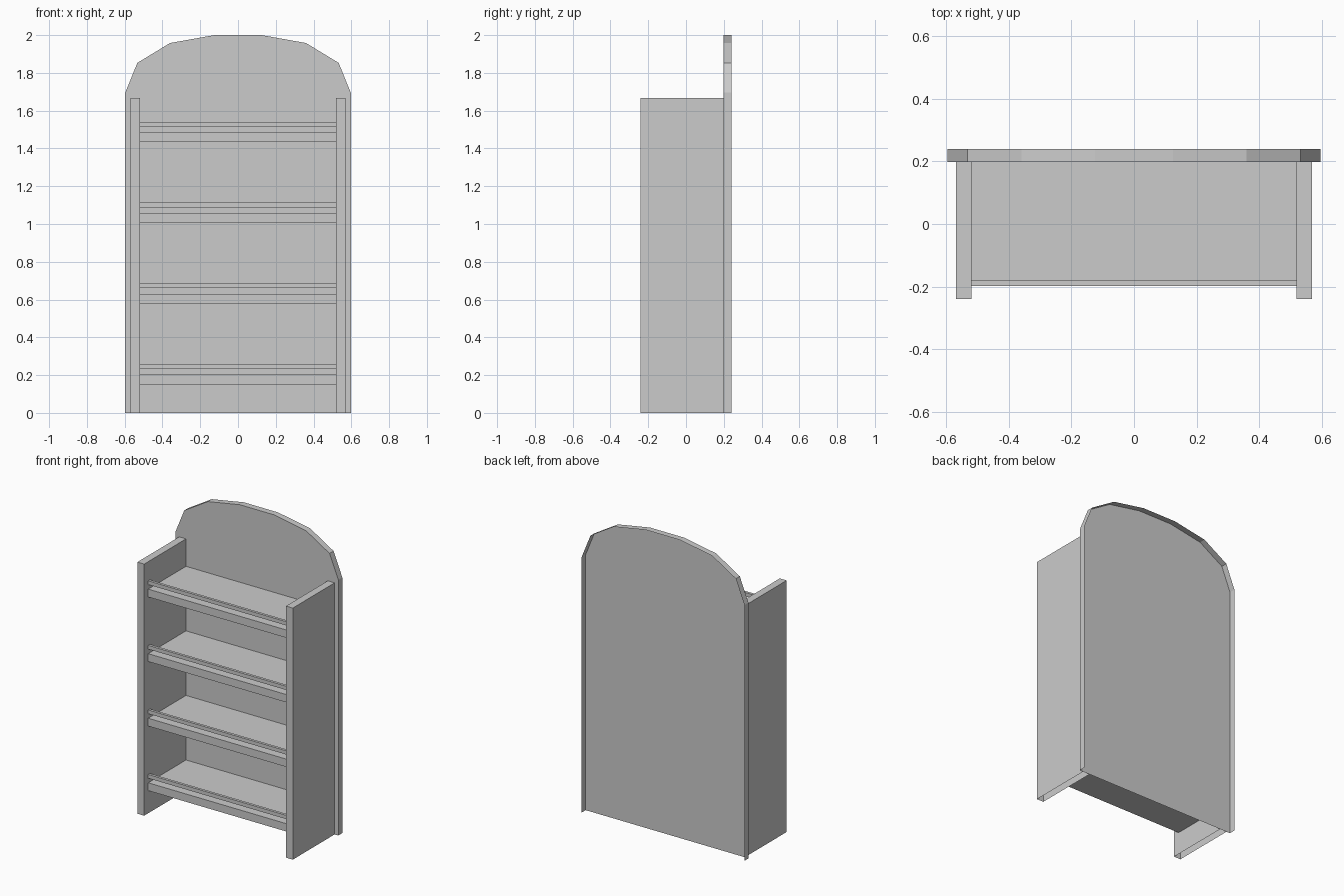
import bpy, bmesh
from mathutils import Vector

if "Cube" in bpy.data.objects:
    bpy.data.objects.remove(bpy.data.objects["Cube"])


def make_object(name, bm):
    mesh = bpy.data.meshes.new(name)
    bm.to_mesh(mesh)
    bm.free()
    obj = bpy.data.objects.new(name, mesh)
    bpy.context.collection.objects.link(obj)
    return obj


def box(name, lo, hi, open_sides=()):
    """Box between two corners; faces pointing along open_sides are left out."""
    bm = bmesh.new()
    bmesh.ops.create_cube(bm, size=1)
    lo, hi = Vector(lo), Vector(hi)
    for v in bm.verts:
        v.co = Vector([(l + h) / 2 + c * (h - l) for l, h, c in zip(lo, hi, v.co)])
    bm.normal_update()
    hidden = [f for f in bm.faces
              if any(f.normal.dot(Vector(d)) > 0.9 for d in open_sides)]
    bmesh.ops.delete(bm, geom=hidden, context='FACES')
    return make_object(name, bm)


LEFT, RIGHT, BACK, DOWN = (-1, 0, 0), (1, 0, 0), (0, 1, 0), (0, 0, -1)

# Arched back board: front face with a rim, open at the rear and underneath
half = [(0.597, 0), (0.597, 1.695), (0.533, 1.853), (0.36, 1.958), (0.125, 2.0)]
outline = half + [(-x, z) for x, z in reversed(half)]
bm = bmesh.new()
front = [bm.verts.new((x, 0.198, z)) for x, z in outline]
rear = [bm.verts.new((x, 0.24, z)) for x, z in outline]
bm.faces.new(list(reversed(front)))
for i in range(len(outline) - 1):
    bm.faces.new((front[i], front[i + 1], rear[i + 1], rear[i]))
bm.normal_update()
# front face must look towards -y, rim outwards
for f in bm.faces:
    c = f.calc_center_median() - Vector((0, 0.3, 0.9))
    if f.normal.dot(c) < 0:
        f.normal_flip()
make_object("back_board", bm)

# Side panels, open where they meet the floor and the back board
for name, x in (("left_side", -0.545), ("right_side", 0.545)):
    box(name, (x - 0.025, -0.24, 0), (x + 0.025, 0.198, 1.668), (BACK, DOWN))

# Four shelves, each with a thin retaining rail above its front edge
for i in range(4):
    z = 0.15 + i * 0.428
    box(f"shelf_{i + 1}", (-0.52, -0.198, z), (0.52, 0.198, z + 0.052),
        (LEFT, RIGHT, BACK))
    box(f"shelf_rail_{i + 1}", (-0.52, -0.198, z + 0.082), (0.52, -0.18, z + 0.107),
        (LEFT, RIGHT))
